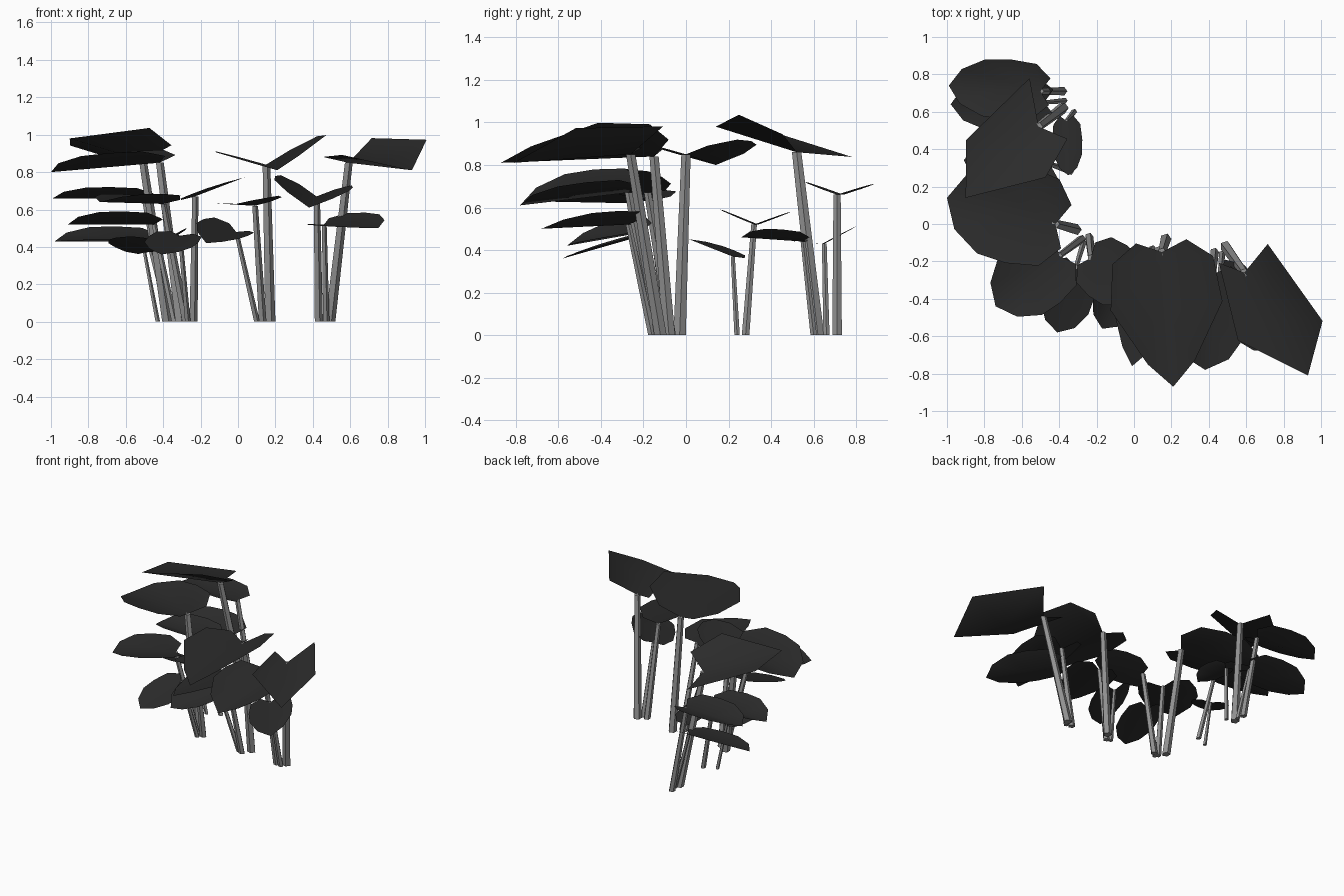
import bpy, math
from mathutils import Vector

cube = bpy.data.objects.get("Cube")
if cube:
    bpy.data.objects.remove(cube)


def material(name, value):
    mat = bpy.data.materials.new(name)
    mat.use_nodes = True
    color = (value, value, value, 1)
    mat.diffuse_color = color
    mat.node_tree.nodes["Principled BSDF"].inputs["Base Color"].default_value = color
    return mat


LEAF = material("charcoal leaf", 0.024)
STEM = material("grey stem", 0.28)

# Half outlines from lobe to shoulder: distance along the midrib, share of half width
POINTED = [(-0.08, 0.45), (0.06, 0.9), (0.4, 1), (0.82, 0.42)]
BLUNT = [(-0.1, 0.45), (0.06, 0.9), (0.35, 1), (0.62, 0.95), (0.87, 0.58)]
# Angular leaves have a different outline on each half
SKEWED_FAR = ([(-0.1, 0.85), (0.68, 1)], [(-0.18, 0.4), (0.45, 1)])
SKEWED_NEAR = ([(-0.12, 0.7), (0.3, 1)], [(-0.27, 1), (0.6, 1)])


def make_object(name, verts, faces, mat):
    mesh = bpy.data.meshes.new(name)
    mesh.from_pydata(verts, [], faces)
    mesh.materials.append(mat)
    mesh.update()
    bpy.context.collection.objects.link(bpy.data.objects.new(name, mesh))
    return mesh


def add_blade(name, base, tip, width, lifts, outlines):
    """Leaf folded along its midrib, each half lifted separately."""
    run = tip - base
    side = Vector((-run.y, run.x, 0)).normalized()
    verts = [base, base + run * 0.45, tip]
    faces = []
    for sign, lift, outline in zip((1, -1), lifts, outlines):
        start = len(verts)
        for along, share in outline:
            edge = base + run * along + side * (sign * width * share)
            edge.z += lift * share
            verts.append(edge)
        end = len(verts)
        half = [(0, i, i + 1) for i in range(start, end - 2)]
        half += [(0, end - 2, end - 1, 1), (1, end - 1, 2)]
        # Keep the upper side of both halves facing up
        faces += [f[::-1] if sign > 0 else f for f in half]
    make_object(name, verts, faces, LEAF).shade_smooth()


def add_stalk(name, root, top, sides=5):
    """Tapered stalk with level ends, thicker on tall leaves."""
    radius = 0.036 * top.z
    verts = []
    for center, r in ((root, radius), (top, radius * 0.75)):
        for i in range(sides):
            a = math.tau * i / sides
            verts.append(center + Vector((math.cos(a), math.sin(a), 0)) * r)
    faces = [(i, (i + 1) % sides, sides + (i + 1) % sides, sides + i) for i in range(sides)]
    faces += [tuple(reversed(range(sides))), tuple(range(sides, 2 * sides))]
    make_object(name, verts, faces, STEM)


def plant(name, root, base, tip, width, lifts, outlines=(BLUNT, BLUNT)):
    base, tip = Vector(base), Vector(tip)
    add_blade(name + "_leaf", base, tip, width, lifts, outlines)
    add_stalk(name + "_stem", Vector((*root, 0)), base)


# Right-hand group, running from the back to the middle
plant("back_upper", (-.38, .71), (-.5, .71, .66), (-.99, .74, .66), .16, (.06, .05))
plant("back_lower", (-.37, .66), (-.48, .65, .43), (-.98, .64, .43), .15, (.01, .08))
plant("back_tall", (-.38, .62), (-.51, .52, .86), (-.9, .14, .98), .22, (.14, .01), SKEWED_NEAR)
plant("back_small", (-.32, .6), (-.36, .55, .44), (-.35, .26, .46), .08, (.05, .01))
plant("side_middle", (-.34, .28), (-.45, .32, .52), (-.91, .34, .52), .165, (.07, .06))
plant("side_low", (-.43, .24), (-.5, .22, .37), (-.65, .02, .45), .13, (.03, 0))
plant("side_tall", (-.31, -.03), (-.42, 0, .85), (-1, .14, .8), .265, (.07, .08))

# Corner group
plant("corner_broad", (-.28, -.08), (-.4, -.17, .63), (-.74, -.44, .64), .2, (.05, .05))
plant("corner_low", (-.27, -.1), (-.31, -.23, .46), (-.41, -.58, .36), .14, (0, .03))
plant("corner_upper", (-.24, -.07), (-.23, -.18, .67), (.03, -.38, .77), .17, (.04, -.02))

# Front group, running to the left
plant("front_low", (.1, -.13), (-.01, -.22, .48), (-.17, -.56, .42), .13, (0, .09))
plant("front_middle", (.13, -.14), (.09, -.26, .62), (-.01, -.76, .63), .17, (.05, .01), (POINTED, POINTED))
plant("front_tall", (.17, -.08), (.15, -.15, .84), (.21, -.87, .81), .3, (.17, .08), (POINTED, POINTED))
plant("left_middle", (.43, -.15), (.42, -.27, .67), (.38, -.78, .61), .21, (.07, .13))
plant("left_low", (.47, -.16), (.46, -.27, .52), (.75, -.68, .5), .15, (.07, 0))
plant("left_tall", (.49, -.12), (.59, -.26, .85), (.93, -.81, .81), .22, (.15, .06), SKEWED_FAR)
